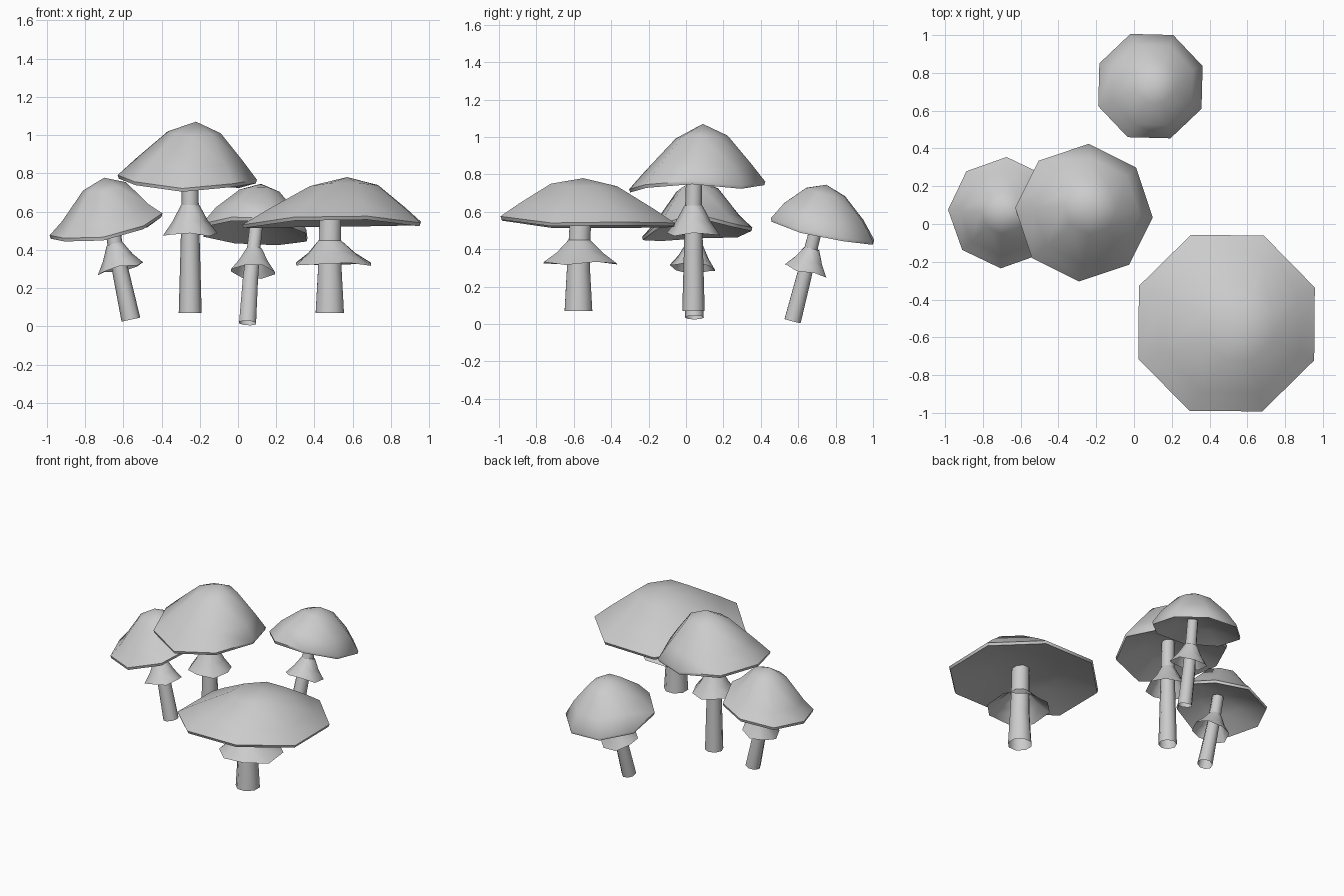
import bpy, bmesh, math
from mathutils import Vector

if "Cube" in bpy.data.objects:
    bpy.data.objects.remove(bpy.data.objects["Cube"])

N = 8  # every part is eight-sided


def loft(name, rings, tip=None, end=None, angle=50):
    """Skin a list of N-point rings; tip / end close the first / last ring."""
    bm = bmesh.new()
    loops = [[bm.verts.new(p) for p in ring] for ring in rings]
    for a, b in zip(loops, loops[1:]):
        for i in range(N):
            j = (i + 1) % N
            bm.faces.new((a[i], b[i], b[j], a[j]))
    for point, loop, flip in ((tip, loops[0], False), (end, loops[-1], True)):
        if point is not None:
            c = bm.verts.new(point)
            for i in range(N):
                j = (i + 1) % N
                bm.faces.new((c, loop[j], loop[i]) if flip else (c, loop[i], loop[j]))
    mesh = bpy.data.meshes.new(name)
    bm.to_mesh(mesh)
    bm.free()
    ob = bpy.data.objects.new(name, mesh)
    bpy.context.collection.objects.link(ob)
    bpy.ops.object.select_all(action='DESELECT')
    bpy.context.view_layer.objects.active = ob
    ob.select_set(True)
    bpy.ops.object.shade_smooth_by_angle(angle=math.radians(angle))
    return ob


def tilted_ring(centre, axis, r, phase, wave=0.0):
    """Ring of N points square to an axis, optionally with a wavy height."""
    q = Vector((0, 0, 1)).rotation_difference(axis)
    pts = []
    for i in range(N):
        a = phase + math.tau * i / N
        z = wave * math.sin(2.3 * i + 1)
        pts.append(centre + q @ Vector((r * math.cos(a), r * math.sin(a), z)))
    return pts


def cap(name, centre, radius, phase, rim, apex, f1, f2):
    mean = sum(rim) / N
    rise = apex[2] - mean

    def ring(s, f, lerp, dz=0.0):
        cx = centre[0] + (apex[0] - centre[0]) * lerp
        cy = centre[1] + (apex[1] - centre[1]) * lerp
        pts = []
        for i in range(N):
            a = math.radians(phase) + math.tau * i / N
            pts.append((cx + s * radius * math.cos(a), cy + s * radius * math.sin(a),
                        mean + (rim[i] - mean) * s + rise * f + dz))
        return pts

    # domed top, rolled lip, hollow underside
    rings = [ring(0.38, f2, 0.8), ring(0.77, f1, 0.3), ring(1, 0, 0, 0.006),
             ring(0.985, 0, 0, -0.012), ring(0.94, 0, 0, -0.006), ring(0.5, 0, 0, 0.055)]
    loft(name, rings, tip=apex, end=(centre[0], centre[1], mean + 0.085))


def stem(name, path, radii, phase):
    path = [Vector(p) for p in path]
    rings = []
    for i, p in enumerate(path):
        axis = path[min(i + 1, len(path) - 1)] - path[max(i - 1, 0)]
        rings.append(tilted_ring(p, axis, radii[i], phase))
    loft(name, rings[::-1])


def skirt(name, top, bottom, r_top, r_bottom, phase, axis=None):
    top, bottom = Vector(top), Vector(bottom)
    axis = Vector(axis) if axis else top - bottom
    loft(name, [tilted_ring(top.lerp(bottom, t), axis, r_top + (r_bottom - r_top) * s, phase, w)
                for t, s, w in ((0, 0, 0), (0.55, 0.47, 0.003), (1, 1, 0.009))])


# left leaning mushroom
cap("left_cap", (-0.69, 0.06), 0.295, -3,
    (.585, .53, .51, .475, .47, .455, .46, .52), (-0.70, 0.06, 0.777), .26, .80)
stem("left_stem", ((-.56, .045, .035), (-.615, .045, .29), (-.64, .045, .41), (-.665, .05, .57)),
     (.05, .043, .04, .038), 0)
skirt("left_skirt", (-.645, .045, .43), (-.615, .035, .30), .043, .123, 0)

# tall middle mushroom
cap("tall_cap", (-0.265, 0.06), 0.365, -4,
    (.76, .735, .755, .765, .785, .75, .715, .74), (-0.22, 0.09, 1.07), .32, .80)
stem("tall_stem", ((-.25, .04, .07), (-.25, .04, .36), (-.25, .04, .62), (-.25, .045, .83)),
     (.06, .052, .045, .043), 0)
skirt("tall_skirt", (-.25, .04, .635), (-.25, .04, .48), .048, .143, 0)

# small back mushroom
cap("back_cap", (0.087, 0.73), 0.296, 21,
    (.455, .435, .445, .48, .53, .565, .56, .50), (0.12, 0.75, 0.745), .40, .83)
stem("back_stem", ((.05, .57, .017), (.065, .63, .25), (.08, .665, .39), (.10, .71, .57)),
     (.048, .043, .038, .036), 0.4)
skirt("back_skirt", (.085, .675, .405), (.078, .64, .285), .042, .125, 0.4)

# wide front mushroom
cap("wide_cap", (0.49, -0.525), 0.504, 22,
    (.54, .535, .53, .525, .525, .565, .57, .535), (0.57, -0.55, 0.78), .34, .83)
stem("wide_stem", ((.48, -.575, .07), (.48, -.575, .29), (.48, -.57, .43), (.485, -.56, .64)),
     (.08, .067, .063, .06), 0.4)
skirt("wide_skirt", (.48, -.57, .45), (.5, -.565, .325), .063, .212, 0.4, (0, 0, 1))
